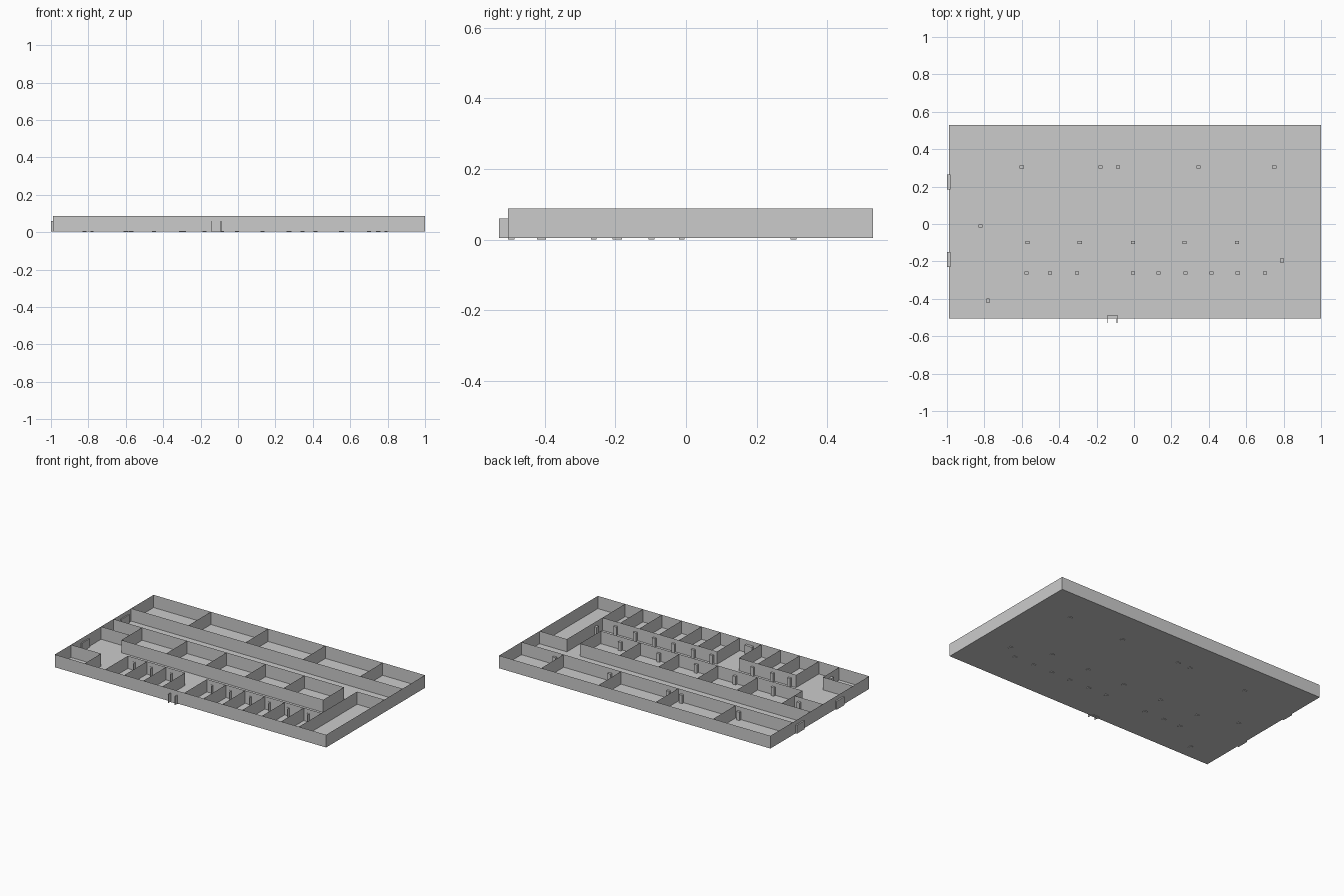
import bpy

if "Cube" in bpy.data.objects:
    bpy.data.objects.remove(bpy.data.objects["Cube"])

FLOOR, TOP, DOOR_TOP = 0.004, 0.088, 0.06
X0, X1, Y0, Y1 = -0.99, 1.0, -0.505, 0.53


def make(name, verts, faces):
    mesh = bpy.data.meshes.new(name)
    mesh.from_pydata(verts, [], faces)
    ob = bpy.data.objects.new(name, mesh)
    bpy.context.collection.objects.link(ob)
    return ob


def walls(name, paths, z0=FLOOR, z1=TOP):
    """Thin sheet walls standing on plan polylines."""
    verts, faces = [], []
    for path in paths:
        for (ax, ay), (bx, by) in zip(path, path[1:]):
            n = len(verts)
            verts += [(ax, ay, z0), (bx, by, z0), (bx, by, z1), (ax, ay, z1)]
            faces.append((n, n + 1, n + 2, n + 3))
    return make(name, verts, faces)


def box(name, xa, xb, ya, yb, za, zb):
    v = [(x, y, z) for z in (za, zb) for x, y in ((xa, ya), (xb, ya), (xb, yb), (xa, yb))]
    return make(name, v, [(3, 2, 1, 0), (4, 5, 6, 7), (0, 1, 5, 4),
                          (1, 2, 6, 5), (2, 3, 7, 6), (3, 0, 4, 7)])


def door(name, x, y, w=0.022, d=0.016):
    return box(name, x - w / 2, x + w / 2, y - d / 2, y + d / 2, 0, DOOR_TOP)


# Floor slab sheet and outer shell
make("floor", [(X0, Y0, FLOOR), (X1, Y0, FLOOR), (X1, Y1, FLOOR), (X0, Y1, FLOOR)], [(0, 1, 2, 3)])
walls("outer_walls", [[(X0, Y0), (X1, Y0), (X1, Y1), (X0, Y1), (X0, Y0)]])

# Back row of large rooms
yb = 0.295
walls("back_rooms", [[(X0, yb), (X1, yb)]]
      + [[(x, yb), (x, Y1)] for x in (-0.57, -0.15, 0.27, 0.69)])
for x in (-0.6, -0.18, -0.085, 0.345, 0.75):
    door("back_room_door", x, 0.305)

# Middle block
ya, yc = -0.107, 0.11
walls("middle_rooms", [[(-0.78, ya), (0.7, ya), (0.7, yc), (X0, yc)],
                       [(-0.78, ya), (-0.78, yc)], [(X0, -0.02), (-0.78, -0.02)]]
      + [[(x, ya), (x, yc)] for x in (-0.45, -0.16, 0.125, 0.41)])
for x in (-0.57, -0.29, -0.005, 0.27, 0.55):
    door("middle_room_door", x, -0.098)
door("side_room_door", -0.82, -0.012)

# Front row of small rooms either side of the lobby
yf = -0.268
walls("front_rooms", [[(-0.62, yf), (-0.2, yf)], [(-0.04, yf), (0.8, yf)]]
      + [[(x, Y0), (x, yf)] for x in (-0.62, -0.48, -0.34, -0.2, -0.04,
                                      0.1, 0.24, 0.385, 0.53, 0.67)])
for x in (-0.575, -0.45, -0.305, -0.005, 0.13, 0.275, 0.415, 0.555, 0.7):
    door("front_room_door", x, -0.262)
    walls("front_door_leaf", [[(x + 0.011, -0.27), (x + 0.011, -0.288)]], FLOOR, DOOR_TOP)

# Long right-hand room and corner room
walls("right_room", [[(0.8, Y0), (0.8, 0.105), (X1, 0.105)]])
door("right_room_door", 0.792, -0.195, 0.016, 0.026)
walls("corner_room", [[(X0, -0.335), (-0.77, -0.335), (-0.77, Y0)]])
door("corner_room_door", -0.78, -0.41, 0.016, 0.026)

# Outside doors: side entrances and open double door at the front
for y in (0.225, -0.19):
    box("side_entrance", -1.0, -0.982, y - 0.04, y + 0.04, FLOOR, DOOR_TOP)
box("main_entrance_frame", -0.143, -0.089, Y0, -0.487, 0, DOOR_TOP)
for x in (-0.141, -0.091):
    box("main_door_leaf", x - 0.002, x + 0.002, -0.53, Y0, FLOOR, DOOR_TOP)
